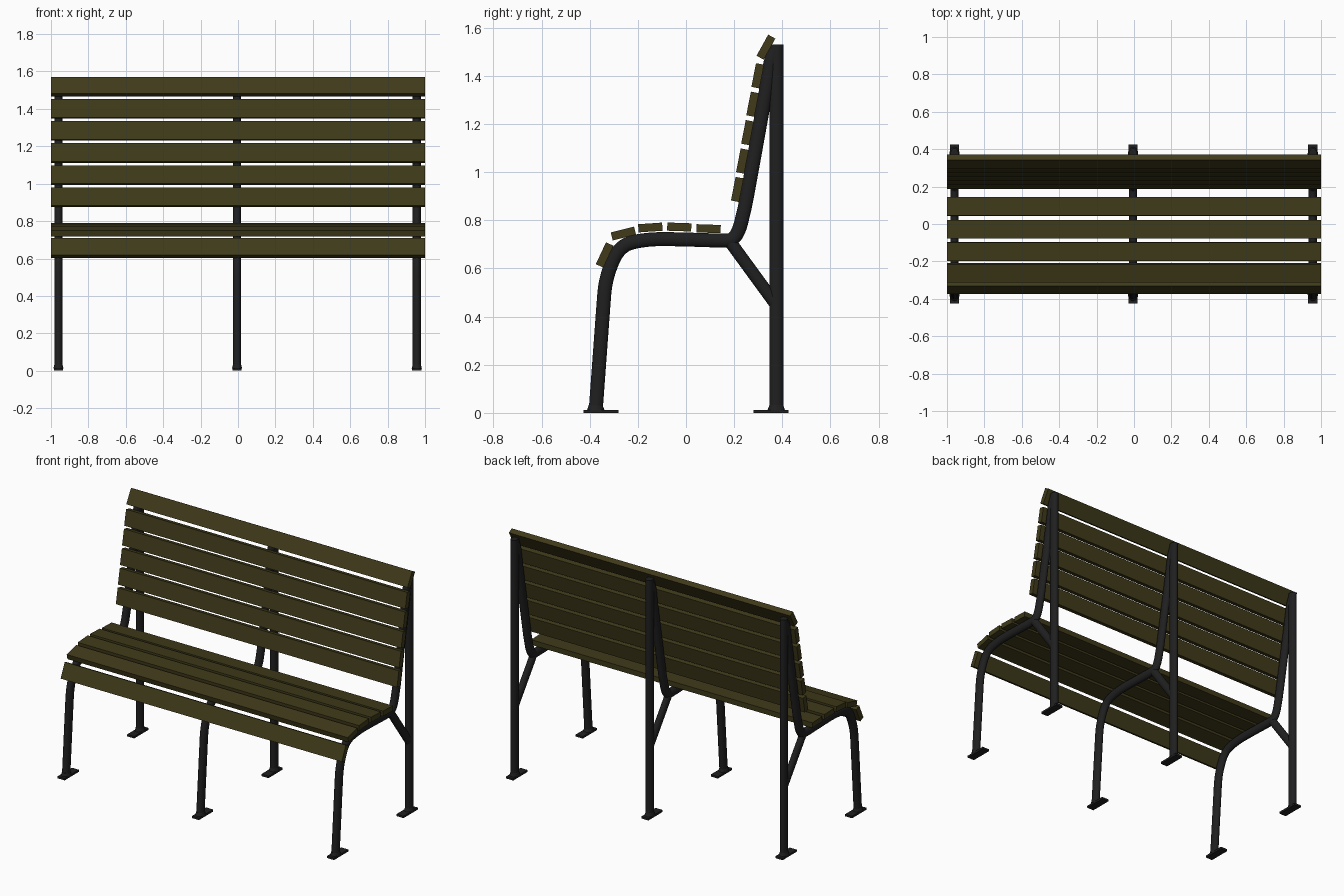
import bpy, bmesh, math
from mathutils import Vector

if "Cube" in bpy.data.objects:
    bpy.data.objects.remove(bpy.data.objects["Cube"])

def material(name, rgb):
    m = bpy.data.materials.new(name)
    m.diffuse_color = (*rgb, 1)
    m.use_nodes = True
    m.node_tree.nodes["Principled BSDF"].inputs["Base Color"].default_value = m.diffuse_color
    return m

WOOD = material("dark_wood", (0.05, 0.042, 0.01))
METAL = material("dark_metal", (0.014, 0.014, 0.015))
FRAMES_X = {"left": -0.96, "middle": -0.005, "right": 0.956}
SIDES = 20

def finish(bm, name, mat, smooth=False):
    bmesh.ops.recalc_face_normals(bm, faces=bm.faces)
    me = bpy.data.meshes.new(name)
    bm.to_mesh(me)
    bm.free()
    me.materials.append(mat)
    ob = bpy.data.objects.new(name, me)
    bpy.context.collection.objects.link(ob)
    if smooth:
        bpy.ops.object.select_all(action='DESELECT')
        ob.select_set(True)
        bpy.context.view_layer.objects.active = ob
        bpy.ops.object.shade_smooth_by_angle(angle=math.radians(40))
    return ob

def spline(pts, steps=4):
    """Catmull-Rom smoothing of a (y, z) path"""
    p = [Vector(q) for q in pts]
    p = [2 * p[0] - p[1]] + p + [2 * p[-1] - p[-2]]
    out = []
    for a, b, c, d in zip(p, p[1:], p[2:], p[3:]):
        for i in range(steps):
            t = i / steps
            out.append(0.5 * (2 * b + (c - a) * t + (2 * a - 5 * b + 4 * c - d) * t * t
                              + (3 * b - a - 3 * c + d) * t ** 3))
    return out + [p[-2]]

def tube(name, x, path, rx=0.022, ry=0.029, radii=None):
    """Sweep an oval section along a (y, z) path"""
    path = [Vector(q) for q in path]
    bm = bmesh.new()
    rings = []
    for i, q in enumerate(path):
        t = (path[min(i + 1, len(path) - 1)] - path[max(i - 1, 0)]).normalized()
        n = Vector((t.y, -t.x))
        k = radii[i] if radii else 1
        ring = []
        for s in range(SIDES):
            a = 2 * math.pi * s / SIDES
            o = q + n * (ry * k * math.sin(a))
            ring.append(bm.verts.new((x + rx * k * math.cos(a), o.x, o.y)))
        rings.append(ring)
    for r0, r1 in zip(rings, rings[1:]):
        for s in range(SIDES):
            e = (s + 1) % SIDES
            bm.faces.new((r0[s], r0[e], r1[e], r1[s]))
    bm.faces.new(rings[0])
    bm.faces.new(rings[-1])
    return finish(bm, name, METAL, True)

def box(name, loc, size, mat, tilt=0):
    bm = bmesh.new()
    bmesh.ops.create_cube(bm, size=1)
    bmesh.ops.scale(bm, vec=size, verts=bm.verts)
    ob = finish(bm, name, mat)
    ob.location = loc
    ob.rotation_euler.x = math.radians(tilt)
    return ob

# Bent rail: front leg, seat support and back support in one tube
rail = [(-0.375, 0.01)] + spline([
    (-0.345, 0.42), (-0.335, 0.53), (-0.312, 0.612), (-0.28, 0.672), (-0.23, 0.706),
    (-0.13, 0.721), (0.0, 0.72), (0.16, 0.716), (0.197, 0.726), (0.22, 0.762),
    (0.236, 0.82), (0.257, 0.92), (0.336, 1.36), (0.35, 1.45), (0.37, 1.505)])

for side, x in FRAMES_X.items():
    tube(f"bent_rail_{side}", x, rail)
    tube(f"rear_post_{side}", x, [(0.375, 0.01), (0.375, 1.53)])
    tube(f"brace_{side}", x, [(0.18, 0.715), (0.372, 0.452)], 0.02, 0.026)
    # Foot plates with small weld collars
    for end, yp, yl in (("front", -0.353, -0.375), ("rear", 0.353, 0.375)):
        box(f"{end}_foot_plate_{side}", (x, yp, 0.0065), (0.05, 0.145, 0.013), METAL)
        tube(f"{end}_weld_{side}", x, [(yl, 0.012), (yl, 0.022), (yl, 0.032)],
             radii=[1.25, 1.12, 1.0])

# Slats: (y, z, tilt in degrees)
seat = [(-0.338, 0.656, 65), (-0.26, 0.745, 14), (-0.148, 0.77, 4),
        (-0.028, 0.772, -2), (0.094, 0.765, -2)]
for i, (y, z, a) in enumerate(seat):
    box(f"seat_slat_{i + 1}", (0, y, z), (2, 0.1, 0.034), WOOD, a)

back = [(0.213 + 0.0212 * i, 0.928 + 0.118 * i, 79) for i in range(5)] + [(0.332, 1.519, 61)]
for i, (y, z, a) in enumerate(back):
    box(f"back_slat_{i + 1}", (0, y, z), (2, 0.1, 0.034), WOOD, a)
